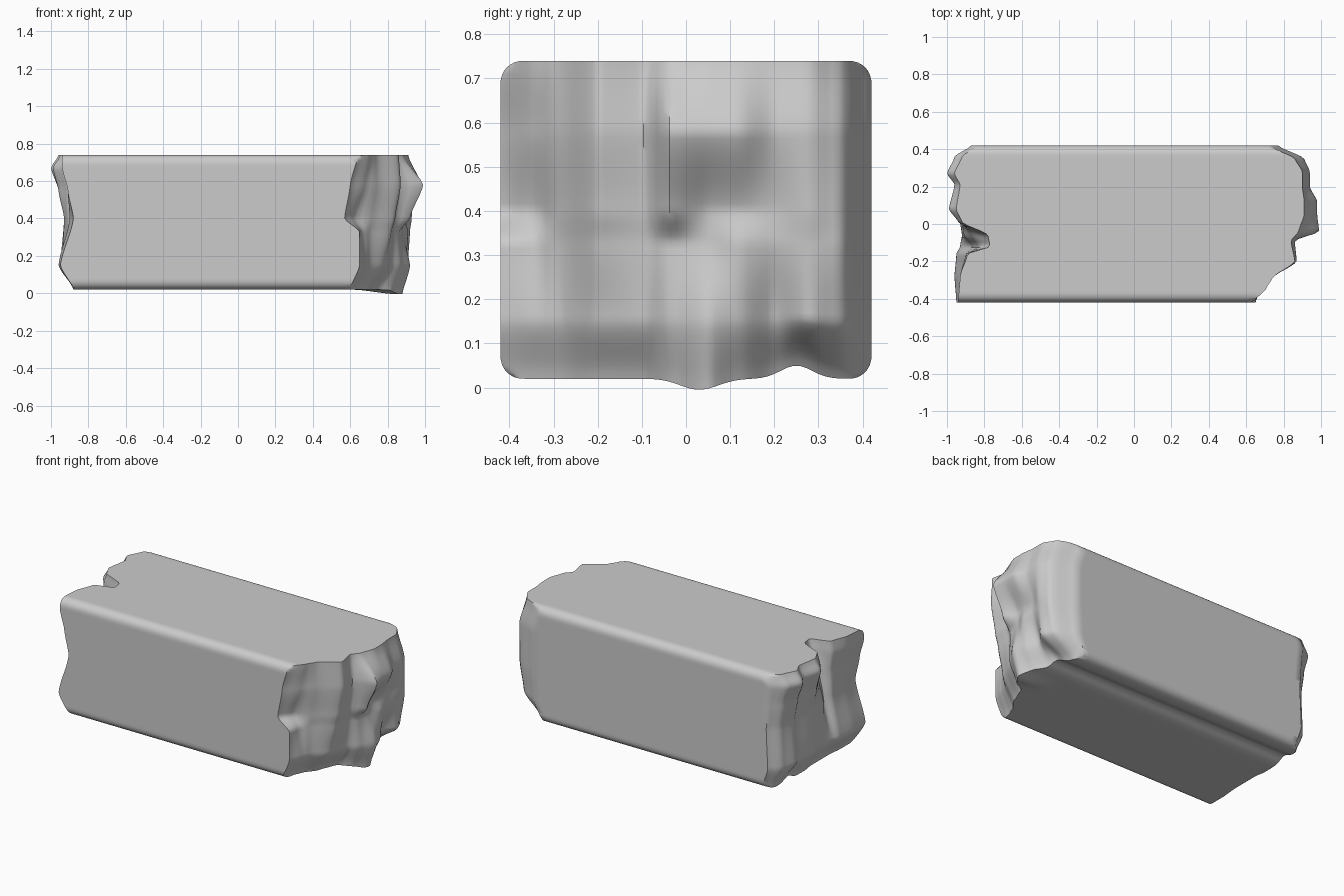
import bpy
import bmesh
import math
from mathutils import Vector

cube = bpy.data.objects.get("Cube")
if cube:
    bpy.data.objects.remove(cube, do_unlink=True)

HALF_DEPTH, BOTTOM, TOP = 0.42, 0.02, 0.74
MIDDLE, HALF_HEIGHT = (TOP + BOTTOM) / 2, (TOP - BOTTOM) / 2
CORNER = 0.05

# Broken ends: reach in hundredths, one row per depth, one column per height
LEFT_HEIGHTS = (0.02, 0.15, 0.33, 0.40, 0.58, 0.74)
LEFT_END = {
    -0.42: (60, 65, 65, 57, 60, 64),
    -0.34: (62, 68, 66, 62, 68, 71),
    -0.29: (64, 70, 70, 71, 74, 74),
    -0.20: (70, 78, 82, 84, 87, 86),
    -0.09: (74, 82, 83, 84, 86, 84),
    -0.04: (82, 87, 86, 92, 99, 88),
    0.05: (88, 92, 88, 88, 98, 91),
    0.12: (84, 90, 91, 89, 98, 91),
    0.20: (78, 85, 90, 90, 94, 90),
    0.28: (76, 91, 92, 93, 94, 90),
    0.35: (74, 88, 91, 91, 91, 86),
    0.42: (70, 76, 77, 77, 77, 72),
}
RIGHT_HEIGHTS = (0.02, 0.15, 0.40, 0.55, 0.67, 0.74)
RIGHT_END = {
    -0.42: (88, 95, 88, 91, 94, 94),
    -0.28: (88, 96, 90, 91, 93, 93),
    -0.16: (87, 95, 90, 89, 90, 89),
    -0.12: (87, 93, 86, 83, 79, 77),
    -0.06: (87, 92, 91, 87, 80, 78),
    0.01: (87, 93, 92, 92, 94, 92),
    0.08: (88, 94, 93, 96, 99, 95),
    0.21: (88, 93, 91, 93, 96, 93),
    0.27: (88, 95, 93, 96, 100, 96),
    0.36: (87, 92, 91, 93, 96, 92),
    0.42: (82, 86, 85, 86, 87, 84),
}


def smooth(t):
    t = min(max(t, 0), 1)
    return t * t * (3 - 2 * t)


def blend(knots, values, at):
    """Eased interpolation of values along sorted knots."""
    at = min(max(at, knots[0]), knots[-1])
    for a, b, p, q in zip(knots, knots[1:], values, values[1:]):
        if at <= b:
            t = (at - a) / (b - a)
            return p + (q - p) * (t + smooth(t)) / 2
    return values[-1]


def reach(table, heights, y, z):
    rows = [blend(heights, row, z) for row in table.values()]
    return blend(list(table), rows, y) / 100


def bell(value, centre, width):
    return math.exp(-((value - centre) / width) ** 2)


def shape(co):
    """Turn a point of the unit block into a point of the broken stone."""
    y, h = co.y * HALF_DEPTH, co.z * HALF_HEIGHT
    left = reach(LEFT_END, LEFT_HEIGHTS, y, h + MIDDLE)
    right = reach(RIGHT_END, RIGHT_HEIGHTS, y, h + MIDDLE)
    x = -right + (left + right) * (co.x + 1) / 2
    # rounded long edges
    iy, ih = HALF_DEPTH - CORNER, HALF_HEIGHT - CORNER
    core = Vector((min(max(y, -iy), iy), min(max(h, -ih), ih)))
    over = Vector((y, h)) - core
    if over.length > CORNER:
        over *= CORNER / over.length
    y, z = core.x + over.x, core.y + over.y + MIDDLE
    # shallow groove along the underside and the spur near the left end
    low = smooth((0.2 - z) / 0.18)
    z += 0.03 * bell(y, 0.25, 0.05) * low
    z -= 0.025 * bell(y, 0.03, 0.06) * low * smooth((x - 0.6) / 0.26)
    return Vector((x, y, z))


# Stone block: an evenly cut box that is pushed into shape
bm = bmesh.new()
bmesh.ops.create_cube(bm, size=2)
for axis, cuts in enumerate((40, 56, 48)):
    edges = [e for e in bm.edges
             if abs(e.verts[0].co[axis] - e.verts[1].co[axis]) > 1e-4]
    bmesh.ops.subdivide_edges(bm, edges=edges, cuts=cuts, use_grid_fill=True)
for vert in bm.verts:
    vert.co = shape(vert.co)
bmesh.ops.recalc_face_normals(bm, faces=bm.faces)
mesh = bpy.data.meshes.new("broken_stone_block")
bm.to_mesh(mesh)
bm.free()

# Plain grey stone
stone = bpy.data.materials.new("grey_stone")
stone.use_nodes = True
grey = (0.6, 0.6, 0.6, 1)
stone.diffuse_color = grey
stone.node_tree.nodes["Principled BSDF"].inputs["Base Color"].default_value = grey
mesh.materials.append(stone)

block = bpy.data.objects.new("broken_stone_block", mesh)
bpy.context.collection.objects.link(block)
bpy.context.view_layer.objects.active = block
block.select_set(True)
bpy.ops.object.shade_smooth_by_angle(angle=math.radians(50))
